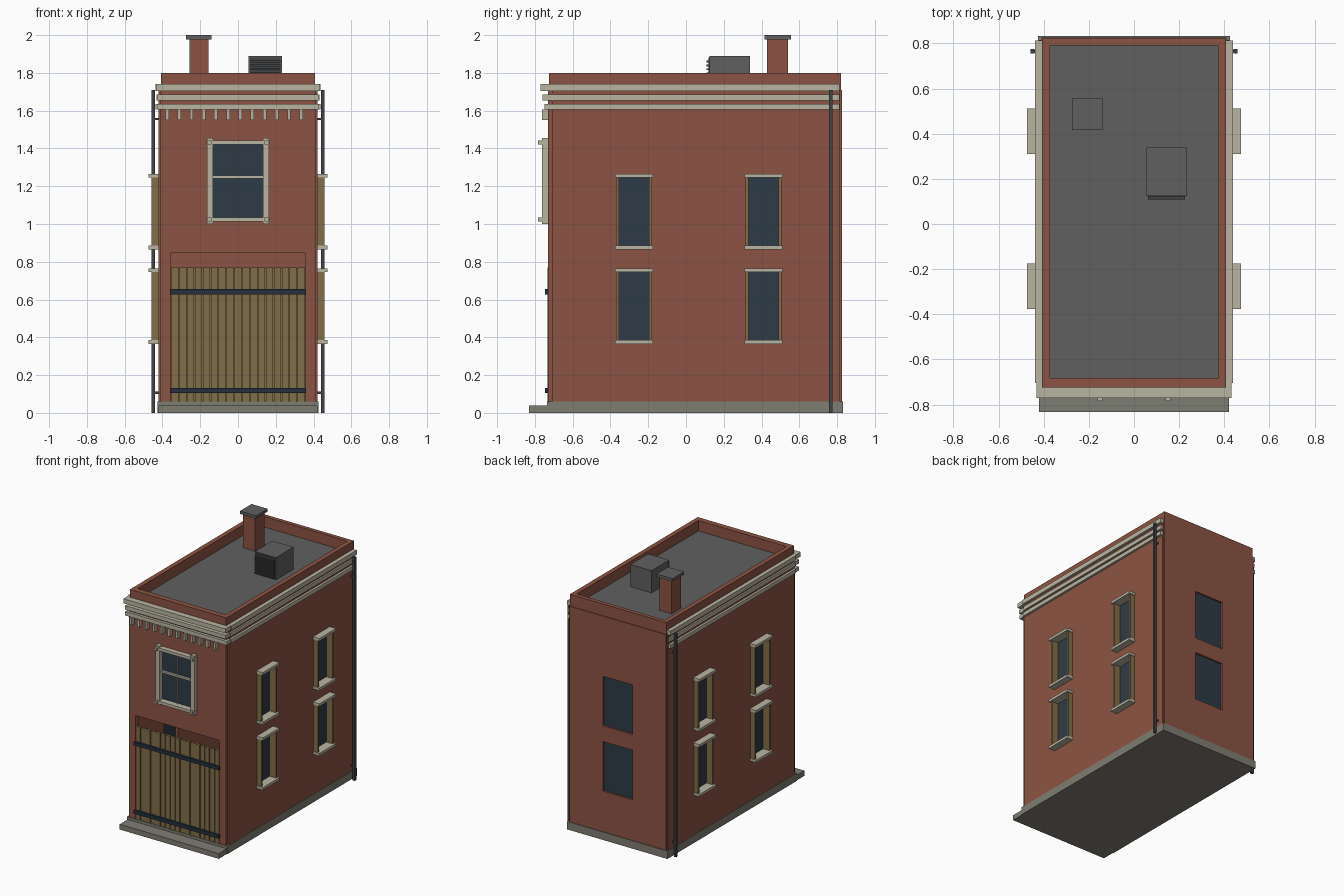
import bpy, bmesh

if "Cube" in bpy.data.objects:
    bpy.data.objects.remove(bpy.data.objects["Cube"])


def srgb(r, g, b):
    lin = lambda c: c / 12.92 if c <= 0.04045 else ((c + 0.055) / 1.055) ** 2.4
    return (lin(r / 255), lin(g / 255), lin(b / 255), 1)


def material(name, *rgb):
    m = bpy.data.materials.new(name)
    m.diffuse_color = srgb(*rgb)
    m.use_nodes = True
    m.node_tree.nodes["Principled BSDF"].inputs["Base Color"].default_value = m.diffuse_color
    return m


BRICK = material("red brick", 140, 84, 67)
CREAM = material("cream trim", 186, 181, 162)
WOOD = material("brown wood", 130, 110, 74)
GLASS = material("dark blue glass", 46, 59, 71)
ROOF = material("roof grey", 96, 96, 96)
IRON = material("dark iron", 66, 67, 69)
STRAP = material("blue black iron", 36, 47, 60)
STONE = material("grey stone", 127, 125, 114)


def boxes(name, mat, bounds, bevel=0):
    """One object made of boxes given as (x0, x1, y0, y1, z0, z1)."""
    bm = bmesh.new()
    for x0, x1, y0, y1, z0, z1 in bounds:
        for v in bmesh.ops.create_cube(bm, size=1)["verts"]:
            v.co = ((x0 + x1) / 2 + v.co.x * (x1 - x0),
                    (y0 + y1) / 2 + v.co.y * (y1 - y0),
                    (z0 + z1) / 2 + v.co.z * (z1 - z0))
    me = bpy.data.meshes.new(name)
    bm.to_mesh(me)
    bm.free()
    ob = bpy.data.objects.new(name, me)
    bpy.context.collection.objects.link(ob)
    if mat:
        me.materials.append(mat)
    return ob


def mirrored(bounds):
    return bounds + [(-b[1], -b[0], *b[2:]) for b in bounds]


def cut(obs, bounds):
    """Cut box-shaped openings out of objects."""
    cutter = boxes("opening_cutter", None, bounds)
    cutter.hide_render = True
    for ob in obs:
        mod = ob.modifiers.new("openings", "BOOLEAN")
        mod.operation = "DIFFERENCE"
        mod.solver = "EXACT"
        mod.object = cutter
        bpy.context.view_layer.objects.active = ob
        bpy.ops.object.modifier_apply(modifier=mod.name)
    bpy.data.objects.remove(cutter)


SILLS = (0.37, 0.87)          # bottoms of the two storeys of windows
WIN_H = 0.39
SIDE_Y = (-0.275, 0.41)       # centres of the side windows

# Base: plinth and front step
boxes("plinth", STONE, [(-0.425, 0.425, -0.735, 0.832, 0, 0.06)])
boxes("front_step", STONE, [(-0.42, 0.42, -0.832, -0.73, 0, 0.04)])

# Walls with door and window openings
side_walls = [boxes(n, BRICK, [b]) for n, b in (
    ("right_wall", (0.375, 0.42, -0.71, 0.815, 0.05, 1.71)),
    ("left_wall", (-0.42, -0.375, -0.71, 0.815, 0.05, 1.71)))]
front_wall = boxes("front_wall", BRICK, [(-0.41, 0.41, -0.73, -0.69, 0.05, 1.72)])
back_wall = boxes("back_wall", BRICK, [(-0.41, 0.41, 0.785, 0.826, 0.05, 1.71)])
cut(side_walls, [(-0.6, 0.6, y - 0.085, y + 0.085, z + 0.005, z + WIN_H - 0.01)
                 for y in SIDE_Y for z in SILLS])
cut([front_wall], [(-0.355, 0.355, -0.9, -0.5, 0.03, 0.85),
                   (-0.135, 0.135, -0.9, -0.5, 1.03, 1.425)])
cut([back_wall], [(-0.125, 0.125, 0.7, 0.9, z, z + 0.38) for z in SILLS])

# Roof and parapet
boxes("roof", ROOF, [(-0.375, 0.375, -0.69, 0.795, 1.67, 1.72)])
parapet = boxes("parapet", BRICK, [(-0.408, 0.408, -0.725, 0.821, 1.70, 1.80)])
cut([parapet], [(-0.372, 0.372, -0.682, 0.79, 1.5, 2)])

# Cornice bands on the front and both sides, deepest at the top
front_bands, side_bands = [], []
for z0, z1, y, xf, xs in ((1.605, 1.635, -0.75, 0.43, 0.437),
                          (1.655, 1.685, -0.76, 0.425, 0.432),
                          (1.705, 1.74, -0.77, 0.432, 0.438)):
    front_bands.append((-xf, xf, y, -0.705, z0, z1))
    side_bands.append((0.40, xs, -0.705, 0.812, z0, z1))
boxes("front_cornice", CREAM, front_bands)
boxes("side_cornice", CREAM, mirrored(side_bands))
boxes("cornice_brackets", CREAM,
      [(x - 0.009, x + 0.009, -0.763, -0.725, 1.55, 1.605)
       for x in (-0.375 + 0.0645 * i for i in range(12))])

# Front window: posts, rails, corner blocks, glazing bars and glass
boxes("front_window_posts", CREAM,
      mirrored([(0.132, 0.164, -0.762, -0.71, 1.0, 1.455)]))
boxes("front_window_rails", CREAM,
      [(-0.166, 0.166, -0.768, -0.71, z, z + 0.022) for z in (1.013, 1.42)])
boxes("front_window_blocks", CREAM,
      mirrored([(0.14, 0.162, -0.783, -0.74, z, z + 0.02)
                for z in (1.014, 1.421)]))
boxes("front_window_bars", CREAM, [(-0.133, 0.133, -0.74, -0.715, 1.242, 1.256),
                                   (-0.003, 0.003, -0.732, -0.715, 1.03, 1.425)])
boxes("front_window_glass", GLASS, [(-0.138, 0.138, -0.722, -0.714, 1.03, 1.43)])

# Side windows: cream lintels and sills, wooden jambs, recessed glass
lintels, jambs, panes = [], [], []
for y in SIDE_Y:
    for z in SILLS:
        for zz in (z - 0.005, z + WIN_H - 0.015):
            lintels.append((0.40, 0.473, y - 0.101, y + 0.101, zz, zz + 0.02))
        for s in (-1, 1):
            a, b = sorted((y + s * 0.08, y + s * 0.096))
            jambs.append((0.40, 0.457, a, b, z + 0.01, z + WIN_H - 0.01))
        panes.append((0.395, 0.405, y - 0.09, y + 0.09, z, z + WIN_H - 0.005))
boxes("side_window_lintels_and_sills", CREAM, mirrored(lintels))
boxes("side_window_jambs", WOOD, mirrored(jambs))
boxes("side_window_glass", GLASS, mirrored(panes))

# Back windows
boxes("back_window_glass", GLASS,
      [(-0.13, 0.13, 0.804, 0.812, z - 0.005, z + 0.385) for z in SILLS])

# Plank gate with two iron straps
pitch = 0.71 / 17
boxes("gate_planks", WOOD,
      [(-0.355 + i * pitch + 0.0025, -0.355 + (i + 1) * pitch - 0.0025,
        -0.732 + 0.004 * (i % 2), -0.712, 0.055, 0.77) for i in range(17)])
boxes("gate_backing", WOOD, [(-0.355, 0.355, -0.713, -0.705, 0.055, 0.765)])
boxes("gate_straps", STRAP,
      [(-0.36, 0.36, -0.747, -0.725, z, z + 0.027) for z in (0.105, 0.628)])

# Downpipes with wall brackets
boxes("downpipes", IRON, mirrored([(0.44, 0.459, 0.756, 0.775, 0.0, 1.71)]))
boxes("pipe_brackets", IRON,
      mirrored([(0.41, 0.445, 0.76, 0.771, z, z + 0.012) for z in (0.1, 1.55)]))

# Chimney and roof vent
boxes("chimney", BRICK, [(-0.257, -0.155, 0.428, 0.54, 1.71, 1.98)])
boxes("chimney_cap", ROOF, [(-0.275, -0.139, 0.416, 0.556, 1.978, 2.0)])
boxes("vent_box", ROOF, [(0.055, 0.234, 0.125, 0.338, 1.71, 1.89)])
boxes("vent_grille", IRON, [(0.063, 0.226, 0.119, 0.127, 1.725, 1.882)])
boxes("vent_slats", IRON, [(0.063, 0.226, 0.109, 0.121, z, z + 0.01)
                           for z in (1.73 + 0.021 * i for i in range(7))])
